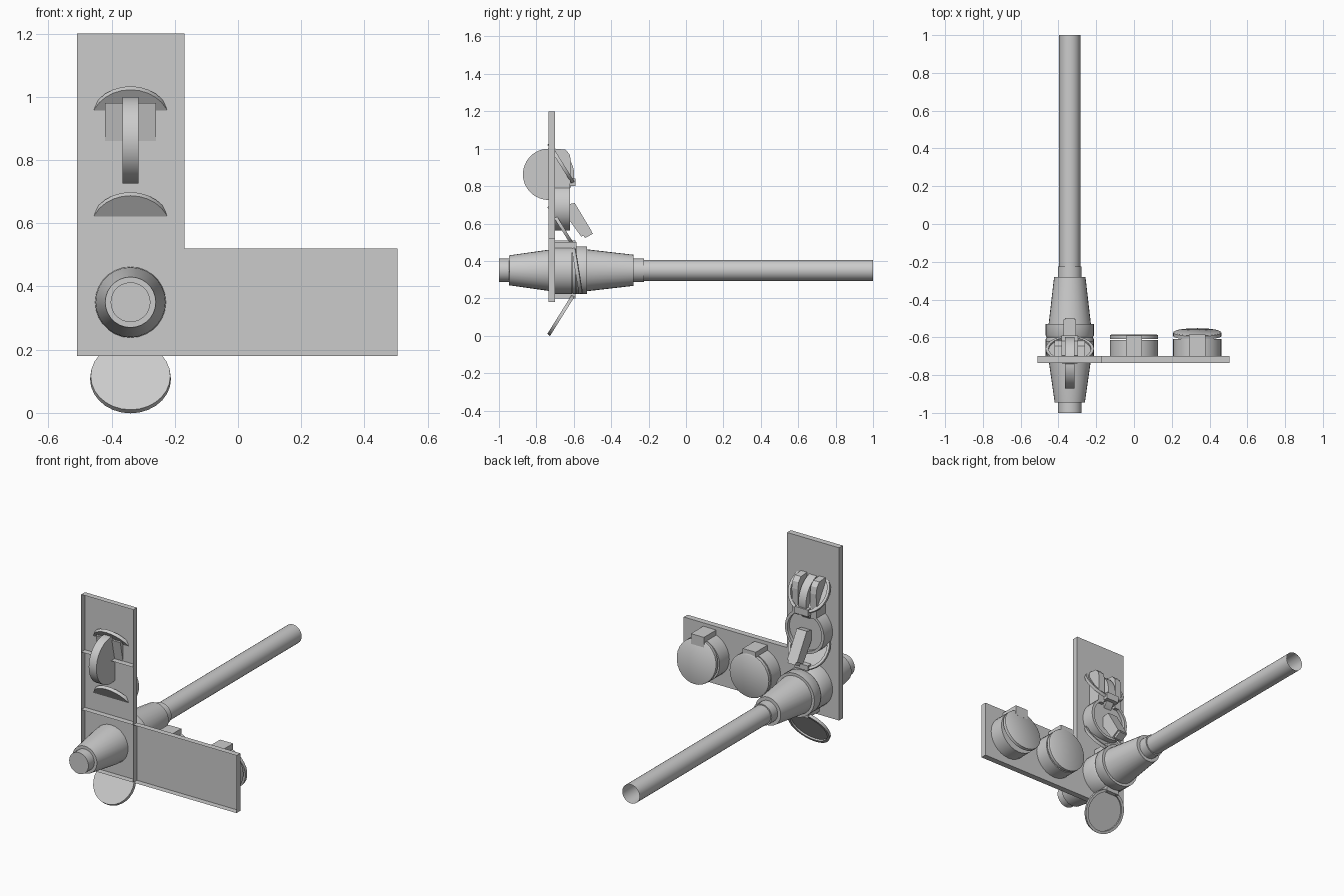
import bpy, bmesh, math
from mathutils import Vector

if "Cube" in bpy.data.objects:
    bpy.data.objects.remove(bpy.data.objects["Cube"])

grey = bpy.data.materials.new("plain grey")
grey.use_nodes = True
GREY = (0.6, 0.6, 0.6, 1)
grey.diffuse_color = GREY
grey.node_tree.nodes["Principled BSDF"].inputs["Base Color"].default_value = GREY

LEFT_X = -0.34      # column of the cable and the upper fittings
BACK = -0.70        # rear face of the panels
FRONT = -0.735      # front edge of the panels


def finish(bm, name, smooth=False):
    bmesh.ops.recalc_face_normals(bm, faces=bm.faces)
    mesh = bpy.data.meshes.new(name)
    bm.to_mesh(mesh)
    bm.free()
    mesh.materials.append(grey)
    obj = bpy.data.objects.new(name, mesh)
    bpy.context.collection.objects.link(obj)
    if smooth:
        bpy.ops.object.select_all(action='DESELECT')
        obj.select_set(True)
        bpy.context.view_layer.objects.active = obj
        bpy.ops.object.shade_smooth_by_angle(angle=math.radians(35))
    return obj


def lathe(name, centre, axis, profile, sides=28, caps=True):
    """Spin (distance along axis, radius) pairs around an axis."""
    bm = bmesh.new()
    turn = Vector((0, 0, 1)).rotation_difference(Vector(axis).normalized())
    rings = []
    for along, radius in profile:
        ring = []
        for i in range(sides):
            a = math.tau * i / sides
            p = Vector((radius * math.cos(a), radius * math.sin(a), along))
            ring.append(bm.verts.new(Vector(centre) + turn @ p))
        rings.append(ring)
    for low, high in zip(rings, rings[1:]):
        for i in range(sides):
            j = (i + 1) % sides
            bm.faces.new((low[i], low[j], high[j], high[i]))
    if caps:
        bm.faces.new(rings[0])
        bm.faces.new(rings[-1])
    return finish(bm, name, True)


def prism(name, x, width, outline):
    """Extrude a (y, z) outline across x."""
    bm = bmesh.new()
    verts = [bm.verts.new((x - width / 2, y, z)) for y, z in outline]
    face = bm.faces.new(verts)
    out = bmesh.ops.extrude_face_region(bm, geom=[face])
    moved = [v for v in out["geom"] if isinstance(v, bmesh.types.BMVert)]
    bmesh.ops.translate(bm, verts=moved, vec=(width, 0, 0))
    return finish(bm, name)


def block(name, x, width, y0, y1, z0, z1):
    return prism(name, x, width, [(y0, z0), (y1, z0), (y1, z1), (y0, z1)])


def tray(name, x0, x1, z0, z1):
    """Thin panel with a folded edge and an open front."""
    obj = block(name, (x0 + x1) / 2, x1 - x0, FRONT, BACK, z0, z1)
    bm = bmesh.new()
    bm.from_mesh(obj.data)
    front = [f for f in bm.faces if f.normal.y < -0.9]
    bmesh.ops.delete(bm, geom=front, context='FACES')
    bm.to_mesh(obj.data)
    bm.free()


# Panels
tray("corner_panel", -0.51, -0.17, 0.18, 0.52)
tray("side_panel", -0.17, 0.505, 0.18, 0.52)
tray("middle_panel", -0.51, -0.17, 0.52, 0.86)
tray("top_panel", -0.51, -0.17, 0.86, 1.20)

# Cable, plug bodies and socket on the corner panel
along = (0, 1, 0)
centre = (LEFT_X, 0, 0.35)
lathe("cable", centre, along, [(-0.24, 0.056), (1.0, 0.056)], caps=False)
lathe("rear_plug", centre, along,
      [(-0.53, 0.112), (-0.28, 0.083), (-0.28, 0.063), (-0.225, 0.063), (-0.225, 0.056)])
lathe("front_plug", centre, along,
      [(-1.0, 0.063), (-0.945, 0.063), (-0.945, 0.08), (-0.735, 0.11), (BACK, 0.112)])
lathe("cable_socket", centre, along,
      [(BACK, 0.128), (-0.61, 0.128), (-0.60, 0.122), (-0.59, 0.128), (-0.53, 0.128)])

# Closed sockets on the side panel
for side, x, depth in (("inner", 0.0, -0.615), ("outer", 0.335, -0.61)):
    lathe(side + "_socket", (x, 0, 0.35), along, [(BACK, 0.128), (depth, 0.128)])
    block(side + "_socket_hinge", x, 0.085, BACK, depth + 0.025, 0.44, 0.50)
LID = [(-0.011, 0.128), (0.007, 0.128), (0.011, 0.122)]
lathe("inner_lid", (0, -0.597, 0.35), along, LID)
lathe("outer_lid", (0.335, -0.582, 0.35), (0, 1, 0.16), LID)

# Open dished lids
DISH = [(-0.009, 0.126), (0.009, 0.128), (0.009, 0.112), (-0.001, 0.112)]
for name, z, lean in (("top", 0.92, 0.625), ("middle", 0.585, 0.625), ("bottom", 0.112, -0.625)):
    lathe(name + "_open_lid", (LEFT_X, -0.667, z), (0, 1, lean), DISH)
for name, z0, z1 in (("top", 0.80, 0.84), ("middle", 0.48, 0.51), ("bottom", 0.20, 0.25)):
    block(name + "_lid_hinge", LEFT_X, 0.085, BACK, -0.59, z0, z1)

# Middle socket with its slanted grip
lathe("middle_socket", (LEFT_X, 0, 0.69), along,
      [(BACK, 0.128), (-0.62, 0.128), (-0.62, 0.112), (-0.64, 0.112)])
prism("grip", LEFT_X, 0.065,
      [(-0.64, 0.70), (-0.595, 0.71), (-0.505, 0.56), (-0.56, 0.53), (-0.64, 0.64)])
prism("grip_tip", LEFT_X, 0.05,
      [(-0.55, 0.54), (-0.51, 0.565), (-0.498, 0.545), (-0.54, 0.522)])

# Wheel between two rounded cheeks
lathe("wheel", (LEFT_X, FRONT, 0.863), (1, 0, 0), [(-0.025, 0.137), (0.025, 0.137)], sides=36)
for side, sign in (("right", -1), ("left", 1)):
    prism(side + "_cheek", LEFT_X + sign * 0.06, 0.04,
          [(BACK, 0.78), (-0.62, 0.78), (-0.615, 0.93), (-0.622, 0.97),
           (-0.645, 0.995), (BACK, 1.0)])
prism("wheel_guard", LEFT_X, 0.16, [(-0.702, 0.86), (-0.695, 0.86), (-0.695, 0.98), (-0.728, 0.98)])
